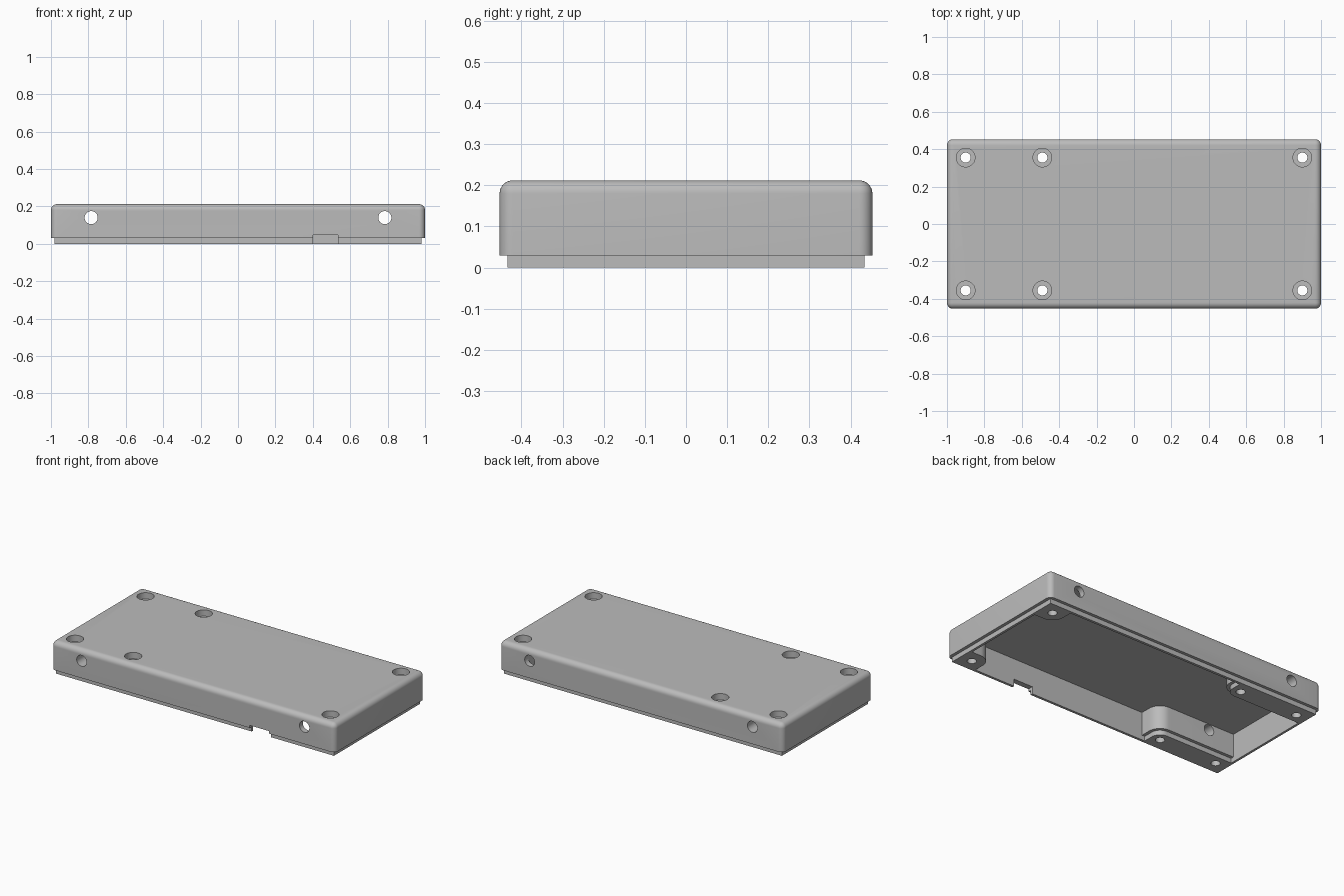
import bpy, bmesh
from math import sin, cos, pi, radians
from mathutils import Matrix

cube = bpy.data.objects.get("Cube")
if cube:
    bpy.data.objects.remove(cube, do_unlink=True)

grey = bpy.data.materials.new("matte_grey")
grey.use_nodes = True
COLOUR = (0.5, 0.5, 0.5, 1)
grey.diffuse_color = COLOUR
grey.node_tree.nodes["Principled BSDF"].inputs["Base Color"].default_value = COLOUR

TOP, SEAM, CEILING = 0.212, 0.03, 0.178
HOLE_Y = 0.355


def finish(bm, name):
    bmesh.ops.recalc_face_normals(bm, faces=bm.faces)
    mesh = bpy.data.meshes.new(name)
    bm.to_mesh(mesh)
    bm.free()
    mesh.materials.append(grey)
    obj = bpy.data.objects.new(name, mesh)
    bpy.context.collection.objects.link(obj)
    return obj


def box(name, x0, x1, y0, y1, z0, z1, radius=0):
    """Box; a radius rounds every edge except those around the bottom."""
    bm = bmesh.new()
    bmesh.ops.create_cube(bm, size=1)
    for v in bm.verts:
        v.co.x = x1 if v.co.x > 0 else x0
        v.co.y = y1 if v.co.y > 0 else y0
        v.co.z = z1 if v.co.z > 0 else z0
    if radius:
        edges = [e for e in bm.edges if max(v.co.z for v in e.verts) > z0]
        bmesh.ops.bevel(bm, geom=edges, offset=radius, segments=8,
                        profile=0.5, affect='EDGES')
    return finish(bm, name)


def cylinder(name, radius, length, location, along_y=False):
    bm = bmesh.new()
    bmesh.ops.create_cone(bm, cap_ends=True, segments=40, radius1=radius,
                          radius2=radius, depth=length)
    if along_y:
        bm.transform(Matrix.Rotation(pi / 2, 4, 'X'))
    bm.transform(Matrix.Translation(location))
    return finish(bm, name)


def boss(name, sx, sy, hole_x, radius, z0, z1):
    """Screw boss running into the corner walls, rounded around its inner hole."""
    wall_x, wall_y = 0.972, 0.426
    pts = [(wall_x, wall_y), (wall_x, HOLE_Y - radius)]
    for i in range(13):
        a = i / 12 * pi / 2
        pts.append((hole_x - radius * sin(a), HOLE_Y - radius * cos(a)))
    pts.append((hole_x - radius, wall_y))
    bm = bmesh.new()
    face = bm.faces.new([bm.verts.new((sx * x, sy * y, z0)) for x, y in pts])
    ext = bmesh.ops.extrude_face_region(bm, geom=[face])
    for v in ext["geom"]:
        if isinstance(v, bmesh.types.BMVert):
            v.co.z = z1
    return finish(bm, name)


def combine(target, helper, operation):
    helper.hide_render = True
    mod = target.modifiers.new("cut", 'BOOLEAN')
    mod.operation, mod.solver, mod.object = operation, 'EXACT', helper
    bpy.context.view_layer.objects.active = target
    bpy.ops.object.modifier_apply(modifier=mod.name)
    bpy.data.objects.remove(helper, do_unlink=True)


# Rounded shell, stepped lip below it, hollow inside
shell = box("enclosure_lid", -1, 1, -0.453, 0.453, SEAM, TOP, 0.032)
combine(shell, box("lip", -0.98, 0.98, -0.434, 0.434, 0, 0.1), 'UNION')
combine(shell, box("cavity", -0.965, 0.965, -0.418, 0.418, -0.1, CEILING), 'DIFFERENCE')

# Corner bosses on the left end, long stepped bosses on the right end
for sy in (-1, 1):
    combine(shell, boss("corner_boss", 1, sy, 0.9, 0.08, 0, 0.19), 'UNION')
    combine(shell, boss("long_boss", -1, sy, 0.49, 0.08, SEAM, 0.19), 'UNION')
    combine(shell, boss("long_boss_foot", -1, sy, 0.49, 0.06, 0, 0.1), 'UNION')

# Counterbored screw holes
for x in (-0.9, -0.49, 0.9):
    for sy in (-1, 1):
        y = sy * HOLE_Y
        combine(shell, cylinder("screw_hole", 0.027, 1, (x, y, 0)), 'DIFFERENCE')
        combine(shell, cylinder("counterbore", 0.05, 0.08, (x, y, TOP)), 'DIFFERENCE')

# Cross holes through front and back walls
for x in (-0.785, 0.785):
    combine(shell, cylinder("cross_hole", 0.035, 2, (x, 0, 0.14), True), 'DIFFERENCE')

# Cable notch in the front lower edge
combine(shell, box("notch", 0.4, 0.535, -0.6, -0.38, -0.1, 0.046), 'DIFFERENCE')

bpy.ops.object.select_all(action='DESELECT')
shell.select_set(True)
bpy.context.view_layer.objects.active = shell
bpy.ops.object.shade_smooth_by_angle(angle=radians(30))
